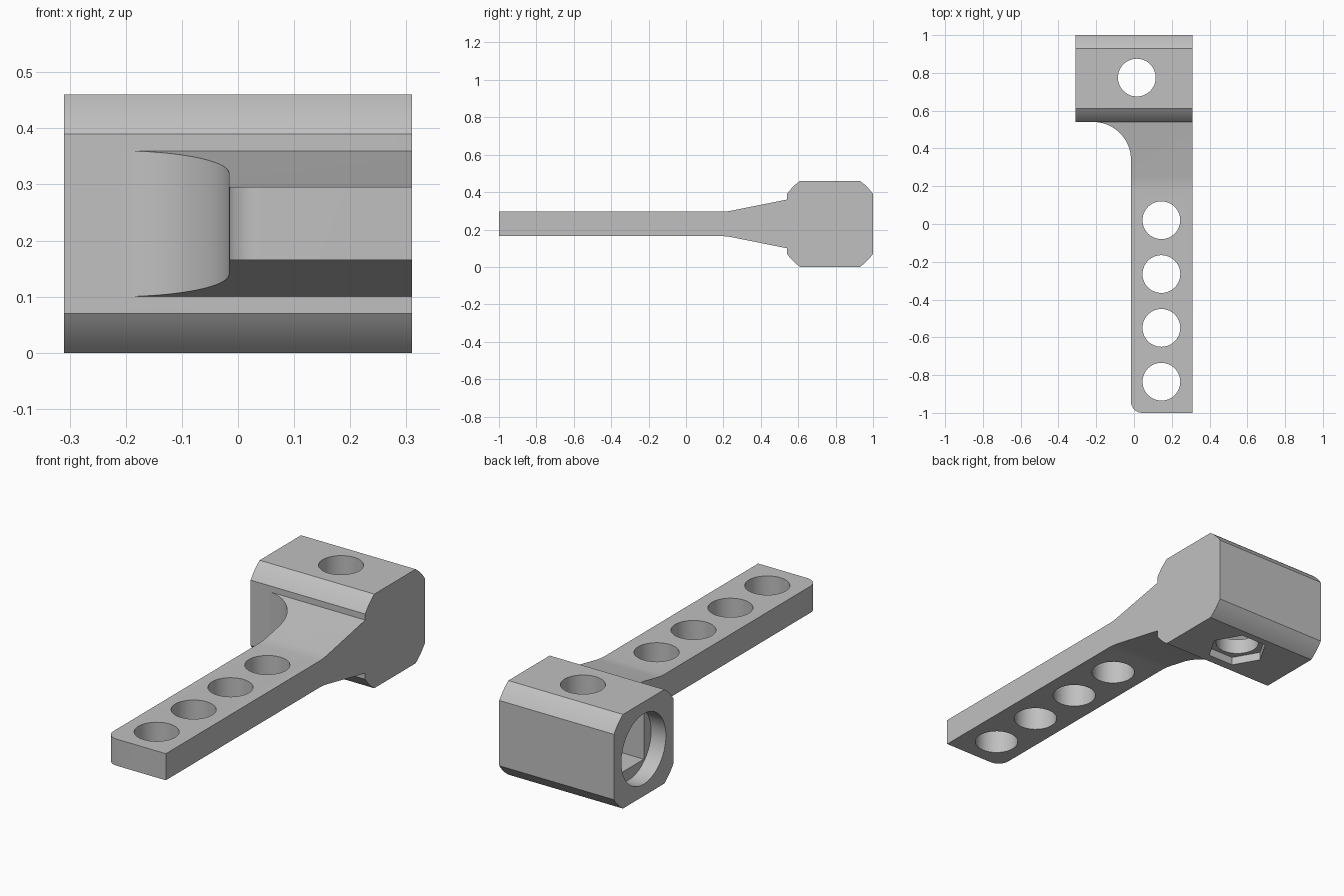
import bpy, bmesh, math
from mathutils import Matrix

cube = bpy.data.objects.get("Cube")
if cube:
    bpy.data.objects.remove(cube, do_unlink=True)

grey = bpy.data.materials.new("plain_grey")
grey.use_nodes = True
grey.diffuse_color = (0.53, 0.53, 0.53, 1)
grey.node_tree.nodes["Principled BSDF"].inputs["Base Color"].default_value = (0.53, 0.53, 0.53, 1)

MID_Z, HEAD_Y, HALF_X = 0.23, 0.77, 0.31


def arc(cx, cy, r, start, end, steps):
    angles = [math.radians(start + (end - start) * i / steps) for i in range(steps + 1)]
    return [(cx + r * math.cos(a), cy + r * math.sin(a)) for a in angles]


def prism(name, outline, low, high, axis="z"):
    """Extrude a closed outline: (x, y) along z, or (y, z) along x."""
    bm = bmesh.new()
    place = (lambda a, b: (a, b, low)) if axis == "z" else (lambda a, b: (low, a, b))
    face = bm.faces.new([bm.verts.new(place(a, b)) for a, b in outline])
    new = bmesh.ops.extrude_face_region(bm, geom=[face])["geom"]
    shift = (0, 0, high - low) if axis == "z" else (high - low, 0, 0)
    bmesh.ops.translate(bm, vec=shift, verts=[g for g in new if isinstance(g, bmesh.types.BMVert)])
    bmesh.ops.recalc_face_normals(bm, faces=bm.faces)
    mesh = bpy.data.meshes.new(name)
    bm.to_mesh(mesh)
    bm.free()
    mesh.materials.append(grey)
    obj = bpy.data.objects.new(name, mesh)
    bpy.context.collection.objects.link(obj)
    return obj


def combine(target, tool, operation):
    """Apply a boolean and drop the helper."""
    mod = target.modifiers.new("combine", "BOOLEAN")
    mod.operation, mod.object, mod.solver = operation, tool, "EXACT"
    bpy.ops.object.select_all(action="DESELECT")
    target.select_set(True)
    bpy.context.view_layer.objects.active = target
    bpy.ops.object.modifier_apply(modifier=mod.name)
    bpy.data.objects.remove(tool, do_unlink=True)


def circle(cx, cy, r, n=48):
    return arc(cx, cy, r, 0, 360, n)[:-1]


# Clamp head: a square block whose long edges are rounded by a larger cylinder
half, big = 0.23, 0.28
tilt = math.degrees(math.acos(half / big))
head_outline = []
for quarter in range(4):
    head_outline += arc(HEAD_Y, MID_Z, big, 90 * quarter + tilt, 90 * quarter + 90 - tilt, 6)
bracket = prism("bracket", head_outline, -HALF_X, HALF_X, "x")

# Arm: flat bar that flares towards the head, mirrored about its mid height
upper = [(-1.0, 0.065), (0.19, 0.065), (0.22, 0.067), (0.25, 0.072), (0.54, 0.13), (0.58, 0.13)]
side = [(y, MID_Z + h) for y, h in upper] + [(y, MID_Z - h) for y, h in reversed(upper)]
arm = prism("arm", side, -0.4, HALF_X, "x")
plan = [(HALF_X, -1.0), (HALF_X, 0.6), (-0.216, 0.6)]
plan += arc(-0.216, 0.34, 0.2, 90, 0, 20)
plan += arc(0.044, -0.94, 0.06, 180, 270, 8)
combine(arm, prism("arm_plan", plan, -0.1, 0.6), "INTERSECT")
combine(bracket, arm, "UNION")

# Row of holes along the arm
for i in range(4):
    combine(bracket, prism("arm_hole", circle(0.145, 0.02 - 0.285 * i, 0.1), -0.1, 0.6), "DIFFERENCE")

# Round recess and square socket in the side of the head
combine(bracket, prism("recess", circle(HEAD_Y, MID_Z, 0.172), -0.4, -HALF_X + 0.08, "x"), "DIFFERENCE")
socket = arc(HEAD_Y, MID_Z, 0.163, 45, 315, 3)
combine(bracket, prism("socket", socket, -0.3, 0.2, "x"), "DIFFERENCE")

# Vertical bolt hole and hexagonal nut pocket underneath
combine(bracket, prism("bolt_hole", circle(0.015, 0.775, 0.1), -0.1, 0.6), "DIFFERENCE")
combine(bracket, prism("nut_pocket", circle(0.015, 0.775, 0.14, 6), -0.1, 0.04), "DIFFERENCE")

bpy.ops.object.shade_smooth_by_angle(angle=math.radians(25))
